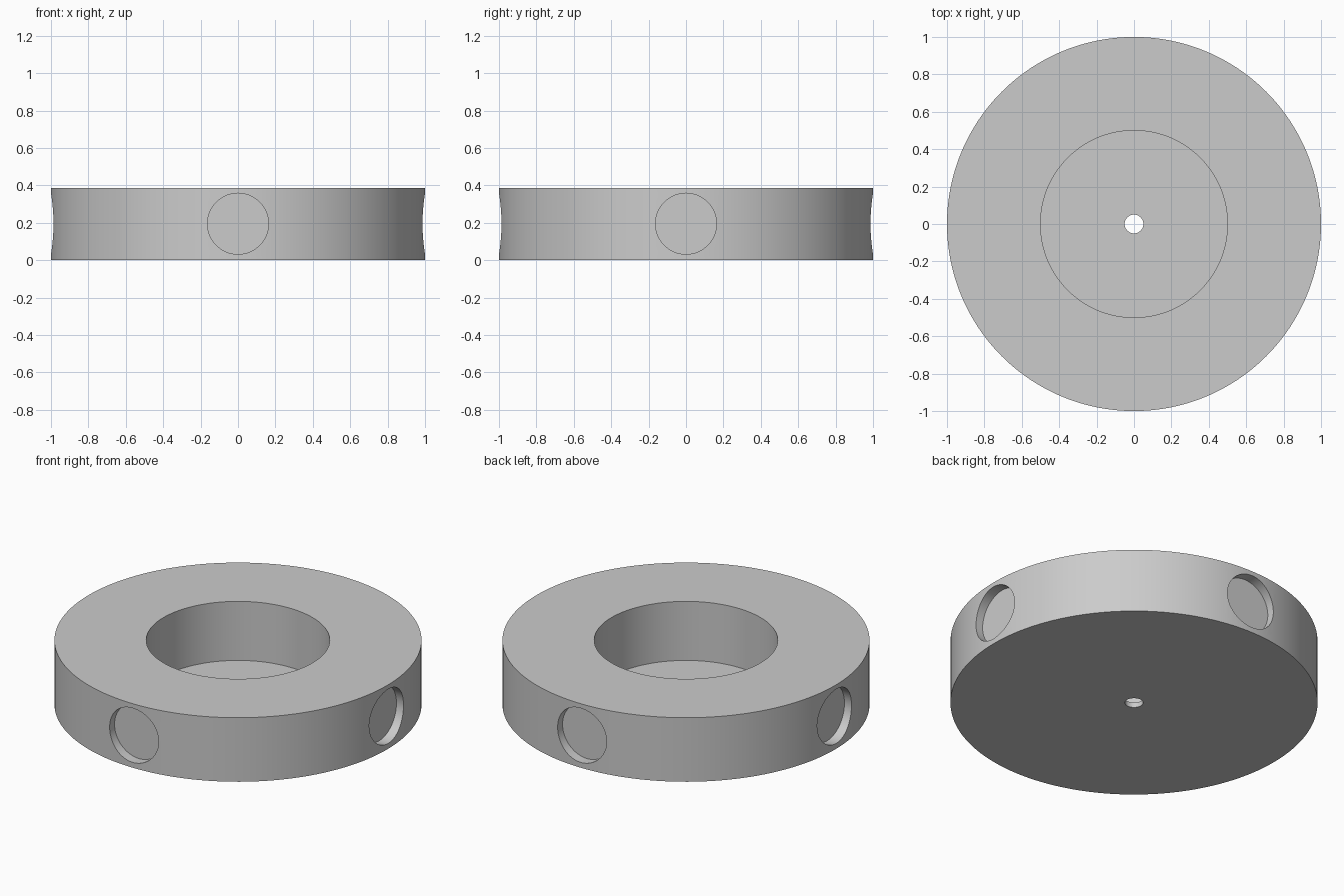
import bpy
import math

if "Cube" in bpy.data.objects:
    bpy.data.objects.remove(bpy.data.objects["Cube"])

HEIGHT = 0.385
FLOOR = 0.03
POCKET_DEPTH = 0.06

grey = bpy.data.materials.new("light_grey")
grey.diffuse_color = (0.6, 0.6, 0.6, 1)
grey.use_nodes = True
grey.node_tree.nodes["Principled BSDF"].inputs["Base Color"].default_value = grey.diffuse_color


def cylinder(name, radius, depth, location, rotation=(0, 0, 0), sides=128):
    bpy.ops.mesh.primitive_cylinder_add(vertices=sides, radius=radius, depth=depth,
                                        location=location, rotation=rotation)
    obj = bpy.context.object
    obj.name = name
    obj.data.materials.append(grey)
    return obj


# Round body
body = cylinder("round_body", 1.0, HEIGHT, (0, 0, HEIGHT / 2), sides=192)

# Central well and the small drain hole through its floor
cutters = [
    cylinder("well_cutter", 0.5, 1.0, (0, 0, FLOOR + 0.5)),
    cylinder("drain_cutter", 0.05, 0.4, (0, 0, 0), sides=48),
]

# Four shallow flat-bottomed pockets around the rim
for i in range(4):
    angle = i * math.pi / 2
    r = 1 - POCKET_DEPTH + 0.1
    cutters.append(cylinder(f"pocket_cutter_{i + 1}", 0.163, 0.2,
                            (r * math.cos(angle), r * math.sin(angle), 0.195),
                            (0, math.pi / 2, angle), sides=64))

# Cut the body, then remove the cutters
bpy.context.view_layer.objects.active = body
for cutter in cutters:
    mod = body.modifiers.new(cutter.name, 'BOOLEAN')
    mod.operation = 'DIFFERENCE'
    mod.solver = 'EXACT'
    mod.object = cutter
    bpy.ops.object.modifier_apply(modifier=mod.name)
for cutter in cutters:
    bpy.data.objects.remove(cutter, do_unlink=True)

bpy.ops.object.select_all(action='DESELECT')
body.select_set(True)
bpy.context.view_layer.objects.active = body
bpy.ops.object.shade_smooth_by_angle(angle=math.radians(30))
